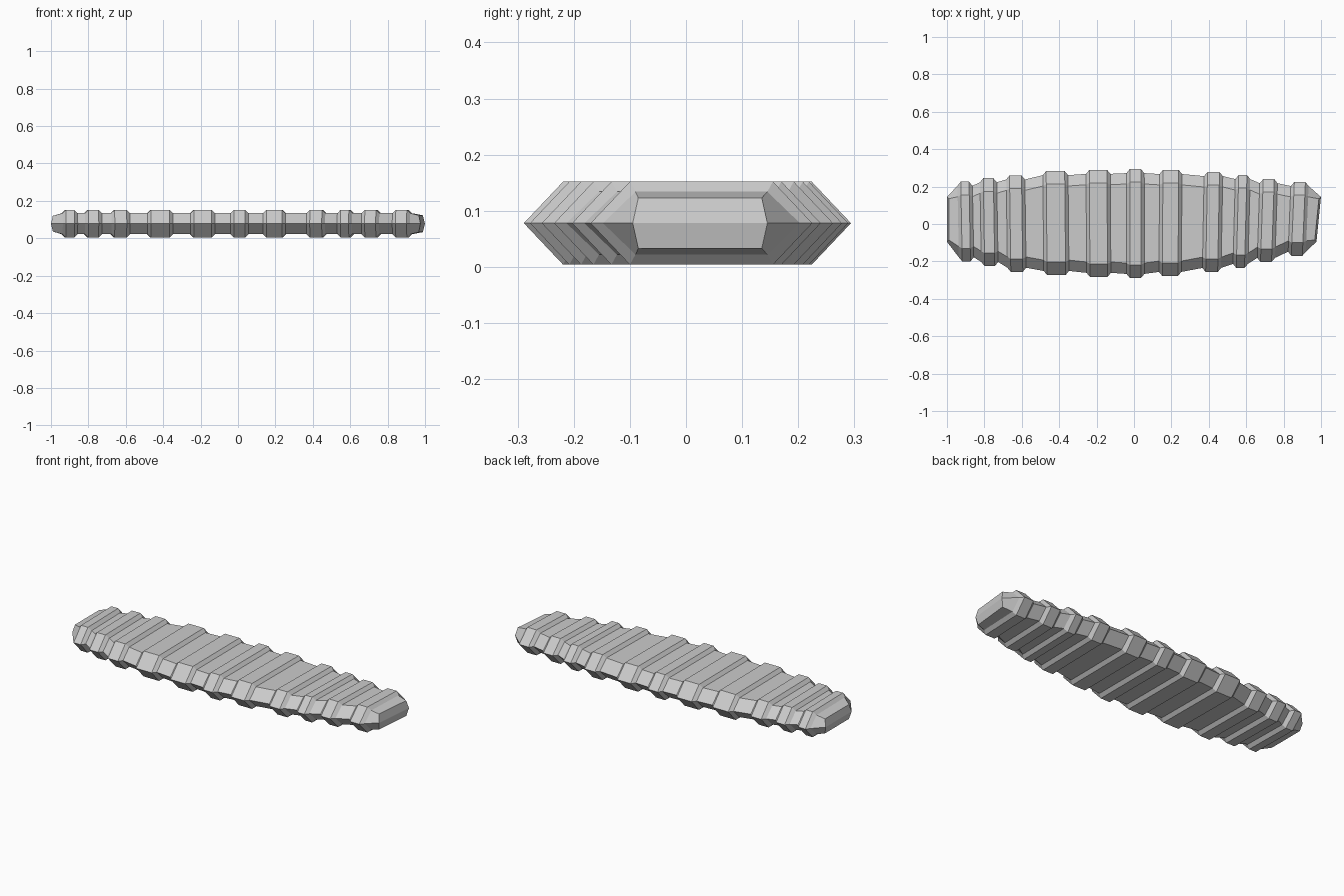
import bpy
import bmesh

# Remove the default cube
default_cube = bpy.data.objects.get("Cube")
if default_cube:
    bpy.data.objects.remove(default_cube, do_unlink=True)

# Plain grey surface
grey = bpy.data.materials.new("light_grey")
grey.use_nodes = True
colour = (0.6, 0.6, 0.6, 1)
grey.diffuse_color = colour
grey.node_tree.nodes["Principled BSDF"].inputs["Base Color"].default_value = colour

MID_Z = 0.078
RIDGE_HEIGHT = 0.074
GROOVE_HEIGHT = 0.056
GROOVE_STEP = 0.022
SLOPE = 0.018

# Ridges along the bar: start x, end x, front y, back y
RIDGES = [
    (-0.94, -0.86, -0.2, 0.226),
    (-0.82, -0.73, -0.225, 0.245),
    (-0.68, -0.58, -0.256, 0.26),
    (-0.485, -0.35, -0.273, 0.283),
    (-0.255, -0.125, -0.283, 0.29),
    (-0.04, 0.055, -0.289, 0.294),
    (0.135, 0.255, -0.278, 0.289),
    (0.37, 0.47, -0.257, 0.278),
    (0.535, 0.615, -0.235, 0.262),
    (0.665, 0.76, -0.203, 0.24),
    (0.83, 0.925, -0.17, 0.225),
]


def add_ring(bm, x, front, back, height, inset, skew=0.0, bulge=0.0):
    """Six-sided section, pointed at front and back; bulge pushes the points along x."""
    outline = [
        (front, 0, bulge), (front + inset, height, 0), (back - inset, height, 0),
        (back, 0, bulge), (back - inset, -height, 0), (front + inset, -height, 0),
    ]
    return [bm.verts.new((x + push + skew * y, y, MID_Z + z)) for y, z, push in outline]


bm = bmesh.new()

# Left tip
rings = [add_ring(bm, -0.99, -0.095, 0.145, 0.042, 0.01, bulge=-0.01)]

# Raised bands, each a narrow base, a wide crest and a narrow base
for start, end, front, back in RIDGES:
    skew = 0.05 * max(start, 0) + 0.02 * min(start, 0)
    low = (front + GROOVE_STEP, back - GROOVE_STEP, GROOVE_HEIGHT, 0.058)
    high = (front, back, RIDGE_HEIGHT, 0.07)
    for x, section in ((start, low), (start + SLOPE, high), (end - SLOPE, high), (end, low)):
        rings.append(add_ring(bm, x, *section, skew))

# Right tip, slightly slanted
rings.append(add_ring(bm, 0.975, -0.095, 0.145, 0.045, 0.01, skew=0.1, bulge=0.01))

# Skin the sections
for ring_a, ring_b in zip(rings, rings[1:]):
    for i in range(6):
        j = (i + 1) % 6
        bm.faces.new((ring_a[i], ring_a[j], ring_b[j], ring_b[i]))

# Wedge-shaped end caps, split along the middle
for ring in (rings[0], rings[-1]):
    bm.faces.new((ring[0], ring[1], ring[2], ring[3]))
    bm.faces.new((ring[3], ring[4], ring[5], ring[0]))

bmesh.ops.recalc_face_normals(bm, faces=bm.faces)
mesh = bpy.data.meshes.new("ribbed_bar")
bm.to_mesh(mesh)
bm.free()
mesh.materials.append(grey)
bar = bpy.data.objects.new("ribbed_bar", mesh)
bpy.context.collection.objects.link(bar)
